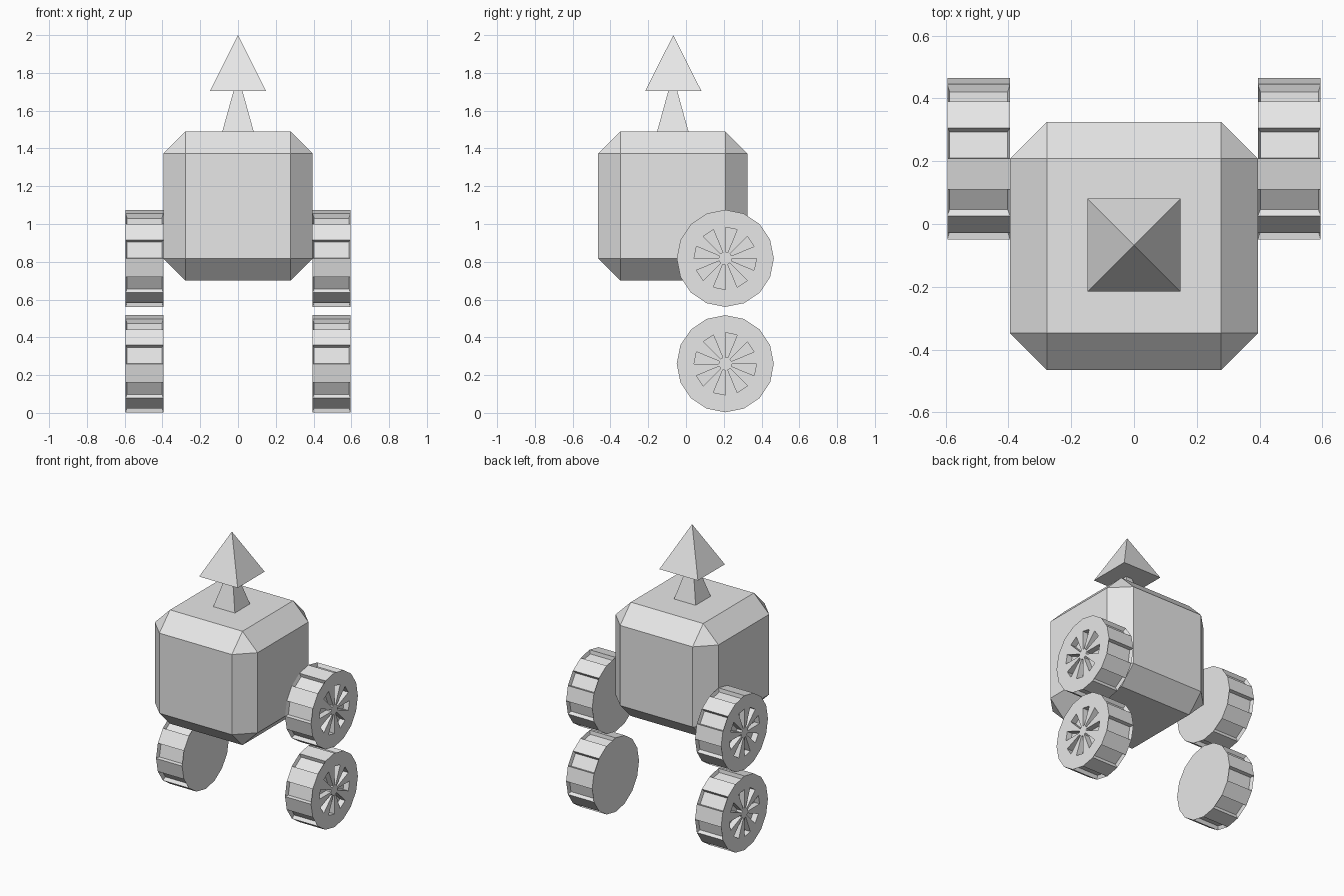
import bpy, bmesh, math
from mathutils import Matrix, Vector

cube = bpy.data.objects.get("Cube")
if cube:
    bpy.data.objects.remove(cube, do_unlink=True)

# One plain grey for everything
GREY = (0.8, 0.8, 0.8, 1.0)
grey = bpy.data.materials.new("light_grey")
grey.use_nodes = True
grey.diffuse_color = GREY
grey.node_tree.nodes["Principled BSDF"].inputs["Base Color"].default_value = GREY


def add_object(name, bm):
    bmesh.ops.recalc_face_normals(bm, faces=bm.faces[:])
    mesh = bpy.data.meshes.new(name)
    bm.to_mesh(mesh)
    bm.free()
    mesh.materials.append(grey)
    obj = bpy.data.objects.new(name, mesh)
    bpy.context.collection.objects.link(obj)
    return obj


def square_taper(name, half_bottom, half_top, z0, z1, y):
    """Four-sided pyramid or frustum with sides square to the axes."""
    bm = bmesh.new()
    bmesh.ops.create_cone(bm, cap_ends=True, segments=4, depth=z1 - z0,
                          radius1=half_bottom * math.sqrt(2),
                          radius2=half_top * math.sqrt(2))
    bmesh.ops.rotate(bm, verts=bm.verts, matrix=Matrix.Rotation(math.pi / 4, 3, 'Z'))
    bmesh.ops.translate(bm, verts=bm.verts, vec=(0, y, (z0 + z1) / 2))
    return add_object(name, bm)


# Body: chamfered cube
bm = bmesh.new()
bmesh.ops.create_cube(bm, size=0.79)
bmesh.ops.bevel(bm, geom=bm.edges[:], offset=0.117, offset_type='OFFSET',
                segments=1, affect='EDGES', profile=0.5)
bmesh.ops.translate(bm, verts=bm.verts, vec=(0, -0.07, 1.095))
add_object("body", bm)

# Neck and pointed head
square_taper("neck", 0.083, 0.022, 1.49, 1.71, -0.07)
square_taper("head", 0.148, 0.0, 1.705, 2.0, -0.067)

# Wheels: 16 sides, every other tread and spoke panel sunk in
SIDES, RADIUS, RIM, HUB = 16, 0.257, 0.165, 0.035
X_IN, X_OUT, SPOKE_DEPTH = 0.395, 0.595, 0.04


def add_wheel(name, side, y, z):
    bm = bmesh.new()

    def ring(r, x):
        return [bm.verts.new((side * x, y + r * math.cos(a), z + r * math.sin(a)))
                for a in (2 * math.pi * k / SIDES for k in range(SIDES))]

    def bridge(a, b):
        return [bm.faces.new((a[k], a[(k + 1) % SIDES], b[(k + 1) % SIDES], b[k]))
                for k in range(SIDES)]

    inner, outer = ring(RADIUS, X_IN), ring(RADIUS, X_OUT)
    rim, hub = ring(RIM, X_OUT), ring(HUB, X_OUT)
    bm.faces.new(inner)
    treads = bridge(inner, outer)
    bridge(outer, rim)
    panels = bridge(rim, hub)
    bm.faces.new(hub)
    bmesh.ops.recalc_face_normals(bm, faces=bm.faces[:])

    # Sunken treads with sloping walls
    bmesh.ops.inset_individual(bm, faces=treads[1::2], thickness=0.011, depth=-0.025)
    # Openings between the spokes
    for panel in panels[1::2]:
        new = bmesh.ops.extrude_discrete_faces(bm, faces=[panel])["faces"][0]
        bmesh.ops.translate(bm, verts=new.verts, vec=Vector((-side * SPOKE_DEPTH, 0, 0)))
    return add_object(name, bm)


for side, side_name in ((1, "left"), (-1, "right")):
    for z, level in ((0.26, "lower"), (0.818, "upper")):
        add_wheel(f"{level}_{side_name}_wheel", side, 0.208, z)
